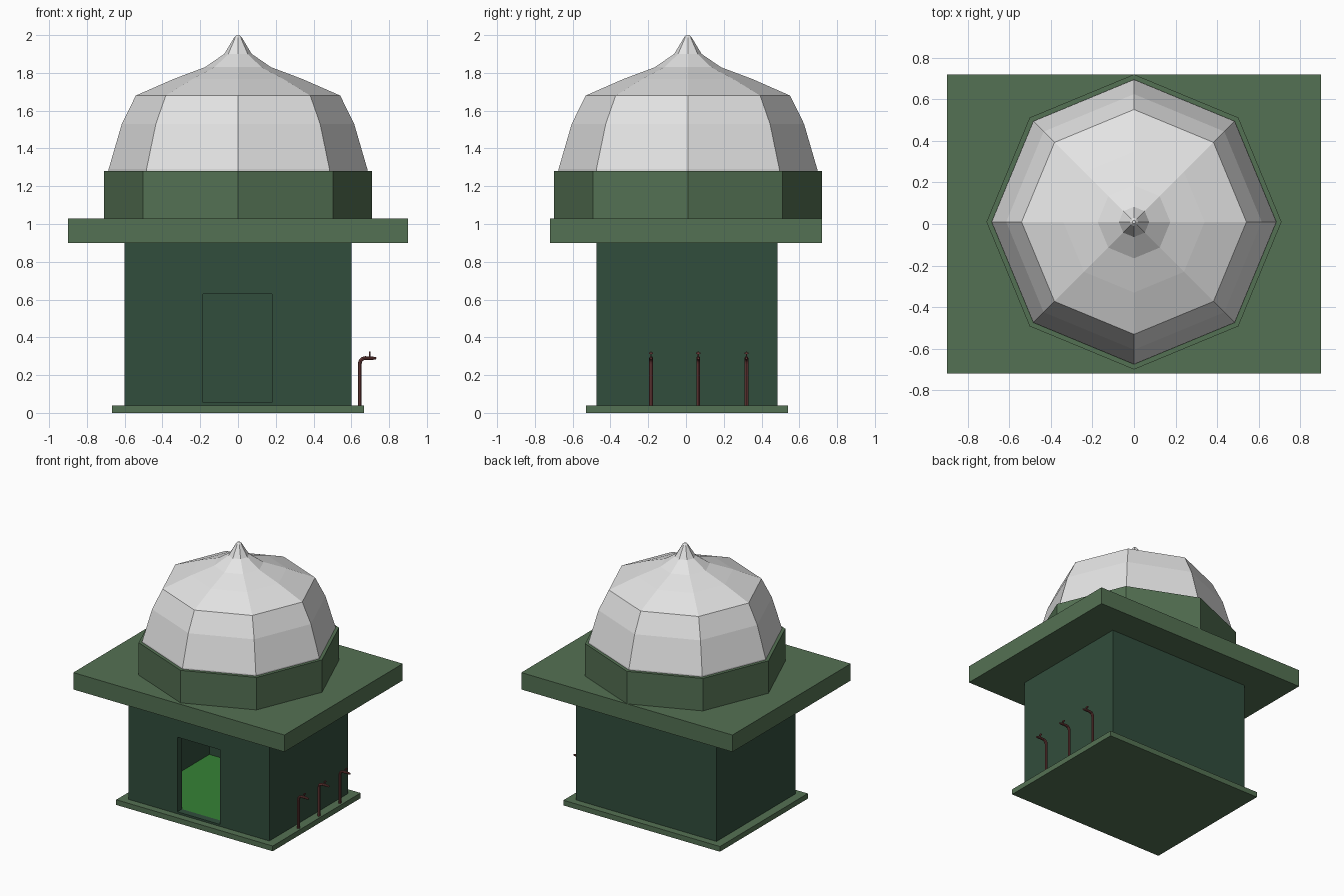
import bpy, bmesh, math
from mathutils import Vector

if "Cube" in bpy.data.objects:
    bpy.data.objects.remove(bpy.data.objects["Cube"])


def mat(name, rgb):
    m = bpy.data.materials.new(name)
    lin = [((c / 255 + 0.055) / 1.055) ** 2.4 for c in rgb]
    m.diffuse_color = (*lin, 1)
    m.use_nodes = True
    m.node_tree.nodes["Principled BSDF"].inputs["Base Color"].default_value = m.diffuse_color
    return m


TRIM = mat("sage green", (84, 113, 83))
WALL = mat("dark green", (49, 77, 60))
FLOOR = mat("bright green", (54, 130, 54))
DOME = mat("light grey", (228, 228, 228))
PIPE = mat("rusty red", (112, 62, 60))


def add(name, bm, material):
    bmesh.ops.recalc_face_normals(bm, faces=bm.faces)
    me = bpy.data.meshes.new(name)
    bm.to_mesh(me)
    bm.free()
    me.materials.append(material)
    ob = bpy.data.objects.new(name, me)
    bpy.context.collection.objects.link(ob)
    return ob


def box(name, lo, hi, material):
    bm = bmesh.new()
    bmesh.ops.create_cube(bm, size=1)
    for v in bm.verts:
        v.co = Vector([(a + b) / 2 + c * (b - a) for a, b, c in zip(lo, hi, v.co)])
    return add(name, bm, material)


def lathe(name, profile, sides, center, material):
    """Faceted solid from (radius, height) rings, closed at both ends."""
    bm = bmesh.new()
    rings = []
    for r, z in profile:
        rings.append([bm.verts.new((center[0] + r * math.cos(math.tau * i / sides),
                                    center[1] + r * math.sin(math.tau * i / sides), z))
                      for i in range(sides)])
    for a, b in zip(rings, rings[1:]):
        for i in range(sides):
            j = (i + 1) % sides
            bm.faces.new((a[i], a[j], b[j], b[i]))
    bm.faces.new(rings[0])
    bm.faces.new(rings[-1])
    return add(name, bm, material)


def cut(ob, cutter):
    mod = ob.modifiers.new("cut", "BOOLEAN")
    mod.operation = "DIFFERENCE"
    mod.solver = "EXACT"
    mod.object = cutter
    bpy.context.view_layer.objects.active = ob
    bpy.ops.object.modifier_apply(modifier=mod.name)
    bpy.data.objects.remove(cutter)


def tube(name, points, radius, material, sides=8):
    """Pipe swept along a path in the xz plane; points are (x, y, z, radius scale)."""
    bm = bmesh.new()
    pts = [Vector(p[:3]) for p in points]
    side = Vector((0, 1, 0))
    rings = []
    for k, p in enumerate(pts):
        d = (pts[min(k + 1, len(pts) - 1)] - pts[max(k - 1, 0)]).normalized()
        n = d.cross(side)
        r = radius * points[k][3]
        rings.append([bm.verts.new(p + r * (math.cos(math.tau * i / sides) * side
                                            + math.sin(math.tau * i / sides) * n))
                      for i in range(sides)])
    for a, b in zip(rings, rings[1:]):
        for i in range(sides):
            j = (i + 1) % sides
            bm.faces.new((a[i], a[j], b[j], b[i]))
    bm.faces.new(rings[0])
    bm.faces.new(rings[-1])
    return add(name, bm, material)


# plinth and overhanging roof slab
box("plinth", (-0.667, -0.53, 0), (0.667, 0.54, 0.04), TRIM)
box("roof_slab", (-0.9, -0.72, 0.9), (0.9, 0.72, 1.03), TRIM)

# hollow room with a door opening
room = box("room_walls", (-0.6, -0.475, 0.04), (0.6, 0.485, 0.9), WALL)
cut(room, box("hollow_cutter", (-0.545, -0.42, 0.05), (0.545, 0.43, 0.95), WALL))
cut(room, box("door_cutter", (-0.185, -0.6, 0.055), (0.18, -0.3, 0.63), WALL))
box("room_floor", (-0.545, -0.42, 0.048), (0.545, 0.43, 0.055), FLOOR)

# octagonal drum and dome
C = (0, 0.01)
lathe("drum", [(0.71, 1.025), (0.71, 1.28)], 8, C, TRIM)
lathe("dome", [(0.685, 1.275), (0.685, 1.29), (0.615, 1.53), (0.541, 1.68), (0.34, 1.768),
               (0.175, 1.83), (0.073, 1.90), (0.02, 1.988), (0.008, 2.0)], 8, C, DOME)

# row of water taps along the right side
for n, y in enumerate((-0.185, 0.065, 0.32), 1):
    path = [(0.645, y, 0.04, 1), (0.645, y, 0.262, 1)]
    for deg in (30, 60, 90):
        a = math.radians(deg)
        path.append((0.673 - 0.028 * math.cos(a), y, 0.262 + 0.028 * math.sin(a), 1))
    path += [(0.71, y, 0.29, 0.9), (0.732, y, 0.288, 0.6)]
    tube(f"tap_pipe_{n}", path, 0.01, PIPE)
    lathe(f"tap_stem_{n}", [(0.004, 0.292), (0.004, 0.325)], 6, (0.697, y), PIPE)
    box(f"tap_handle_{n}", (0.693, y - 0.011, 0.312), (0.701, y + 0.011, 0.32), PIPE)
